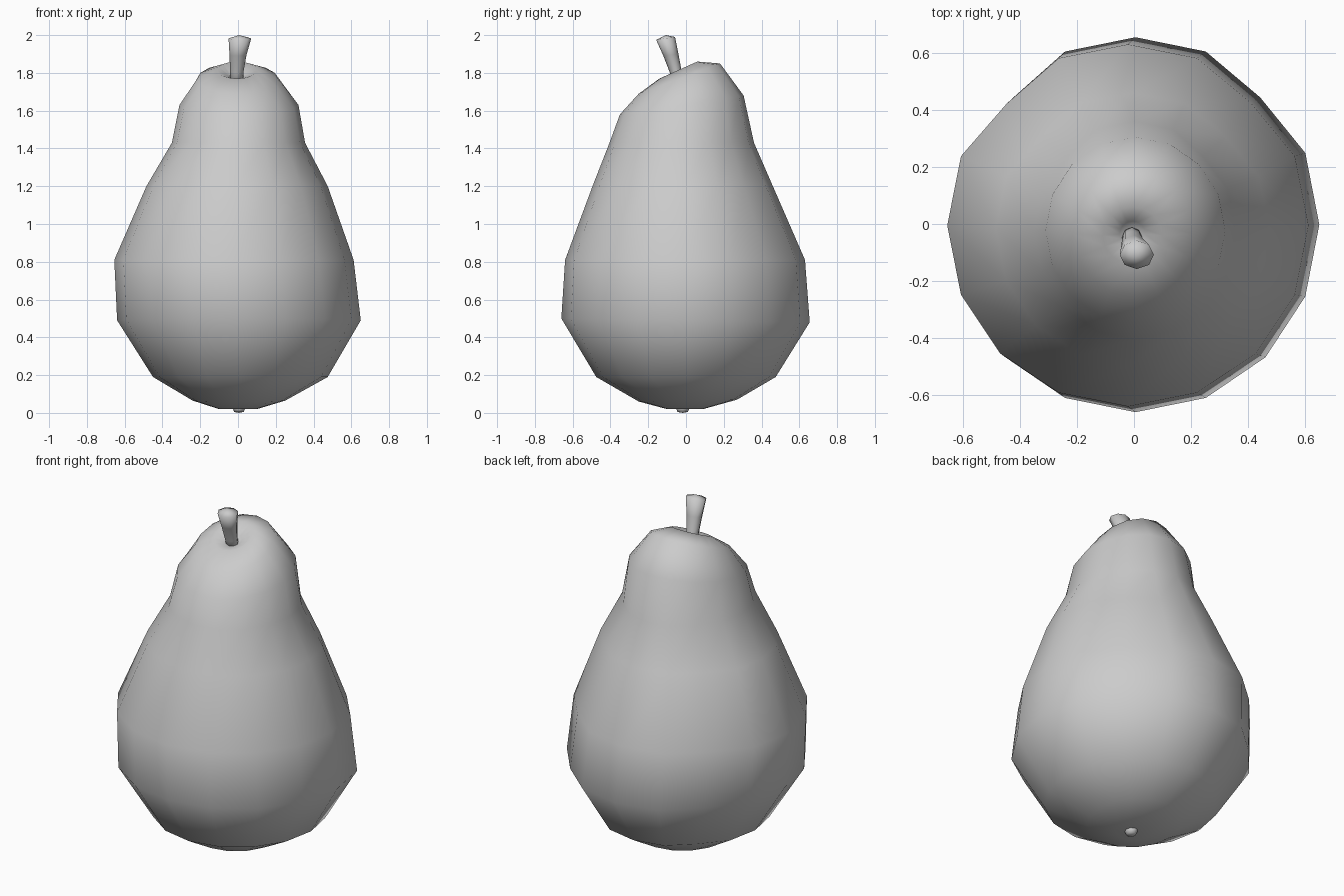
import bpy, bmesh
from math import cos, sin, pi
from mathutils import Vector

cube = bpy.data.objects.get("Cube")
if cube:
    bpy.data.objects.remove(cube)

grey = bpy.data.materials.new("plain_grey")
grey.use_nodes = True
color = (0.6, 0.6, 0.6, 1)
grey.diffuse_color = color
grey.node_tree.nodes["Principled BSDF"].inputs["Base Color"].default_value = color


def ring(left, right, front, back, z_front, z_back, sides, dents={}):
    """Tilted oval ring spanning the given extents."""
    center = Vector(((left + right) / 2, (front + back) / 2, (z_front + z_back) / 2))
    points = []
    for i in range(sides):
        a = 2 * pi * i / sides
        r = dents.get(i, 1)
        points.append(center + Vector(((right - left) / 2 * cos(a) * r,
                                       (back - front) / 2 * sin(a) * r,
                                       (z_back - z_front) / 2 * sin(a))))
    return points


def loft(name, rings, bottom, top):
    """Skin a stack of rings and close both ends on a point."""
    bm = bmesh.new()
    loops = [[bm.verts.new(p) for p in r] for r in rings]
    n = len(loops[0])
    low, high = bm.verts.new(bottom), bm.verts.new(top)
    for i in range(n):
        j = (i + 1) % n
        for a, b in zip(loops, loops[1:]):
            bm.faces.new((a[i], a[j], b[j], b[i]))
        bm.faces.new((loops[0][j], loops[0][i], low))
        bm.faces.new((loops[-1][i], loops[-1][j], high))
    for f in bm.faces:
        f.smooth = True
    bmesh.ops.recalc_face_normals(bm, faces=bm.faces)
    mesh = bpy.data.meshes.new(name)
    bm.to_mesh(mesh)
    bm.free()
    mesh.materials.append(grey)
    obj = bpy.data.objects.new(name, mesh)
    bpy.context.collection.objects.link(obj)
    return obj


# Fruit body: left, right, front, back, front height, back height
body = [
    (-.10, .10, -.10, .09, .02, .02),
    (-.24, .25, -.25, .27, .06, .07),
    (-.45, .475, -.475, .475, .19, .19),
    (-.64, .65, -.66, .655, .50, .48),
    (-.655, .612, -.64, .63, .81, .81),
    (-.485, .475, -.495, .46, 1.2, 1.2),
    (-.35, .355, -.405, .36, 1.43, 1.43),
    (-.31, .32, -.35, .305, 1.58, 1.68),
    (-.215, .21, -.25, .18, 1.69, 1.85),
    (-.11, .10, -.14, .06, 1.77, 1.86),
    (-.05, .04, -.08, .01, 1.77, 1.80),
]
dents = {2: .96, 6: .95}
rings = [ring(*row, 16, dents if 2 <= k <= 6 else {}) for k, row in enumerate(body)]
loft("pear_body", rings, (0, 0, .03), (-.01, -.03, 1.76))

# Stem leaning forward and flaring at its tip
stem = [
    (-.04, .025, -.06, 0, 1.72, 1.74),
    (-.042, .03, -.085, -.025, 1.80, 1.82),
    (-.045, .045, -.12, -.04, 1.89, 1.90),
    (-.05, .07, -.158, -.058, 1.975, 1.99),
]
loft("stem", [ring(*row, 8) for row in stem], (-.01, -.03, 1.72), (.005, -.108, 2.0))

# Small blossom end underneath
nub = [(-.02, .03, -.045, .01, .005, .005), (-.035, .045, -.06, .025, .04, .04)]
loft("blossom_end", [ring(*row, 8) for row in nub], (.005, -.018, 0), (.005, -.018, .05))
